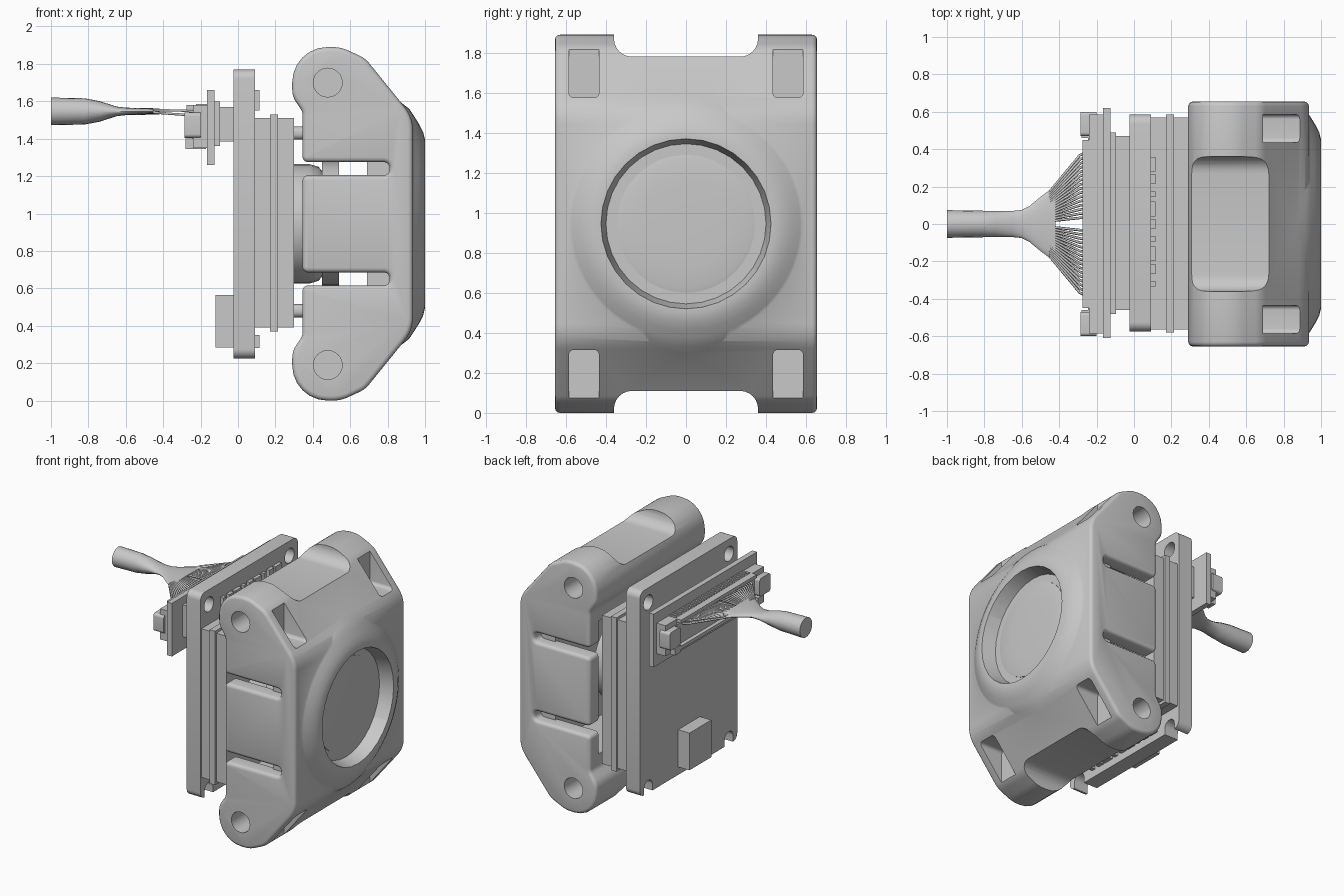
import bpy, bmesh, math
from mathutils import Vector

if "Cube" in bpy.data.objects:
    bpy.data.objects.remove(bpy.data.objects["Cube"])

MID = 0.945  # height of the model's centre line

grey = bpy.data.materials.new("plain_grey")
grey.use_nodes = True
grey.diffuse_color = (0.58, 0.58, 0.58, 1)
grey.node_tree.nodes["Principled BSDF"].inputs["Base Color"].default_value = (0.58, 0.58, 0.58, 1)


def finish(name, bm):
    bmesh.ops.recalc_face_normals(bm, faces=bm.faces)
    me = bpy.data.meshes.new(name)
    bm.to_mesh(me)
    bm.free()
    ob = bpy.data.objects.new(name, me)
    bpy.context.collection.objects.link(ob)
    me.materials.append(grey)
    return ob


def rounded(points, steps=6):
    """Fillet each (u, v, radius) corner of a polygon."""
    out = []
    for i, (u, v, r) in enumerate(points):
        p = Vector((u, v))
        if r == 0:
            out.append(p)
            continue
        a = (Vector(points[i - 1][:2]) - p).normalized()
        b = (Vector(points[(i + 1) % len(points)][:2]) - p).normalized()
        half = a.angle(b) / 2
        centre = p + (a + b).normalized() * r / math.sin(half)
        start = p + a * r / math.tan(half) - centre
        end = p + b * r / math.tan(half) - centre
        for k in range(steps + 1):
            # equal steps along the arc
            t, whole = k / steps, math.pi - 2 * half
            ray = start * math.sin((1 - t) * whole) + end * math.sin(t * whole)
            out.append(centre + ray / math.sin(whole))
    return out


def prism(name, pts, axis, lo, hi, bevel=0):
    """Extrude a profile along x (points are y, z) or y (points are x, z)."""
    def at(p, d):
        return (d, p[0], p[1]) if axis == "x" else (p[0], d, p[1])
    bm = bmesh.new()
    face = bm.faces.new([bm.verts.new(at(p, lo)) for p in pts])
    new = bmesh.ops.extrude_face_region(bm, geom=[face])["geom"]
    bmesh.ops.translate(bm, verts=[g for g in new if isinstance(g, bmesh.types.BMVert)],
                        vec=at((0, 0), hi - lo))
    if len(bm.faces) == len(pts) + 1:
        bm.faces.new([bm.verts.new(at(p, lo)) for p in pts])
        bmesh.ops.remove_doubles(bm, verts=bm.verts, dist=1e-5)
    if bevel:
        bmesh.ops.recalc_face_normals(bm, faces=bm.faces)
        rim = list({e for f in bm.faces if len(f.verts) > 4 for e in f.edges})
        bmesh.ops.bevel(bm, geom=rim, offset=bevel, segments=3, profile=0.5,
                        affect="EDGES", clamp_overlap=False)
    return finish(name, bm)


def box(name, x, y, z, r=0.0):
    corners = [(y[0], z[0], r), (y[1], z[0], r), (y[1], z[1], r), (y[0], z[1], r)]
    return prism(name, rounded(corners), "x", *x)


def ellipses(name, sections, z=MID, n=32):
    """Loft (x, y radius, z radius) sections along x and cap both ends."""
    turn = [math.tau * i / n for i in range(n)]
    bm = bmesh.new()
    loops = [[bm.verts.new((x, ry * math.cos(t), z + rz * math.sin(t))) for t in turn]
             for x, ry, rz in sections]
    for a, b in zip(loops, loops[1:]):
        for i in range(n):
            bm.faces.new((a[i], a[(i + 1) % n], b[(i + 1) % n], b[i]))
    bm.faces.new(loops[0])
    bm.faces.new(loops[-1])
    return finish(name, bm)


def lathe(name, sections, n=32):
    return ellipses(name, [(x, r, r) for x, r in sections], n=n)


def combine(ob, tool, operation="DIFFERENCE"):
    mod = ob.modifiers.new("cut", "BOOLEAN")
    mod.object, mod.operation, mod.solver = tool, operation, "EXACT"
    dg = bpy.context.evaluated_depsgraph_get()
    me = bpy.data.meshes.new_from_object(ob.evaluated_get(dg))
    ob.modifiers.clear()
    ob.data = me
    bpy.data.objects.remove(tool)


def rod(name, x, z, r, y0, y1):
    turn = [math.tau * i / 24 for i in range(24)]
    return prism(name, [(x + r * math.cos(t), z + r * math.sin(t)) for t in turn], "y", y0, y1)


# Housing: side profile with two slots, mirrored top to bottom
half = [(0.935, 0.57, 0.2), (0.68, 0.885, 0.15), (0.55, 0.945, 0.2), (0.29, 0.945, 0.188),
        (0.29, 0.68, 0.12), (0.345, 0.60, 0.06), (0.345, 0.33, 0.03), (0.81, 0.33, 0.03),
        (0.81, 0.26, 0.03), (0.345, 0.26, 0.03)]
outline = half + [(x, -z, r) for x, z, r in reversed(half)]
housing = prism("housing", [(p.x, p.y + MID) for p in rounded(outline)], "y", -0.655, 0.655, 0.025)
combine(housing, box("cavity", (0.2, 0.69), (-0.55, 0.55), (MID - 0.5, MID + 0.5)))
combine(housing, box("core", (0.69, 0.87), (-0.57, 0.57), (MID - 0.45, MID + 0.45)), "UNION")

# Flared front ring and its recess
combine(housing, lathe("flare", [(0.8, 0.58), (0.87, 0.65), (0.915, 0.615), (0.945, 0.57),
                                 (0.97, 0.53), (0.99, 0.49), (1.0, 0.45), (1.0, 0.41)], 64), "UNION")
combine(housing, lathe("recess", [(0.9, 0.4), (1.02, 0.43)]))

# Saddle notches, screw pockets and side holes
for s in (1, -1):
    saddle = rounded([(-0.36, 1.1, 0), (-0.36, 0.835, 0.09), (0.36, 0.835, 0.09), (0.36, 1.1, 0)])
    combine(housing, prism("saddle", [(p.x, MID + s * p.y) for p in saddle], "x", 0.2, 0.95))
    for t in (1, -1):
        ys = sorted((t * 0.435, t * 0.585))
        zs = sorted((MID + s * 0.63, MID + s * 1.1))
        combine(housing, box("pocket", (0.69, 1.1), ys, zs, 0.025))
        combine(housing, rod("hole", 0.48, MID + s * 0.755, 0.077, *sorted((t * 0.45, t * 0.7))))

# Front window and the lens barrel inside
lathe("front_window", [(0.89, 0.345), (0.905, 0.345), (0.91, 0.32), (0.914, 0.22), (0.916, 0.1)])
lathe("lens_barrel", [(0.29, 0.32), (0.38, 0.32), (0.43, 0.305), (0.46, 0.27)])
lathe("lens_flange", [(0.45, 0.33), (0.54, 0.33)])

# Sensor stack behind the housing
box("rear_spacer", (0.09, 0.17), (-0.565, 0.57), (0.39, 1.51))
box("middle_plate", (0.17, 0.215), (-0.58, 0.585), (0.37, 1.53))
box("front_spacer", (0.215, 0.3), (-0.565, 0.57), (0.39, 1.51))
for y in (-0.45, 0.45):
    for z in (0.48, 1.43):
        box("mount_post", (0.29, 0.36), (y - 0.035, y + 0.035), (z - 0.035, z + 0.035), 0.03)

# Circuit board with corner holes and open lower notches
board = box("circuit_board", (-0.025, 0.09), (-0.575, 0.585), (0.225, 1.77), 0.05)
for y in (-0.475, 0.485):
    combine(board, box("hole", (-0.1, 0.2), (y - 0.055, y + 0.055), (1.605, 1.715), 0.054))
    combine(board, box("notch", (-0.1, 0.2), (y - 0.05, y + 0.05), (0.1, 0.32), 0.049))
box("rear_block", (-0.12, -0.02), (-0.13, 0.13), (0.285, 0.565))
for i in range(9):
    y = -0.32 + i * 0.08
    w = 0.015 + 0.012 * (i % 3)
    box("upper_chip", (0.085, 0.115), (y - w, y + w), (1.55 + 0.02 * (i % 2), 1.66))
    box("lower_chip", (0.085, 0.115), (y - w, y + w), (0.28, 0.35))

# Connector on the back of the board
box("socket_inner", (-0.1, -0.02), (-0.46, 0.47), (1.385, 1.57))
box("socket_outer", (-0.13, -0.095), (-0.48, 0.49), (1.36, 1.6))
box("connector_plate", (-0.165, -0.125), (-0.61, 0.62), (1.26, 1.66))
box("plug_body", (-0.245, -0.16), (-0.46, 0.46), (1.38, 1.54))
for z in (1.36, 1.555):
    box("plug_rail", (-0.275, -0.16), (-0.45, 0.45), (z, z + 0.025))
for s in (1, -1):
    box("plug_end", (-0.24, -0.16), sorted((s * 0.45, s * 0.585)), (1.35, 1.58))
    box("plug_latch", (-0.285, -0.2), sorted((s * 0.47, s * 0.6)), (1.405, 1.54), 0.02)
    box("latch_foot", (-0.28, -0.17), sorted((s * 0.46, s * 0.53)), (1.345, 1.4))
for i in range(30):
    y = -0.435 + i * 0.03
    box("contact_pin", (-0.225, -0.165), (y - 0.008, y + 0.008), (1.535, 1.585))

# Fan of thin wires in two bundles
fan = bpy.data.curves.new("wires", "CURVE")
fan.dimensions = "3D"
fan.bevel_depth, fan.bevel_resolution, fan.use_fill_caps = 0.007, 1, True
fan.materials.append(grey)
for s in (1, -1):
    for z in (-0.012, 0.01):
        for i in range(16):
            y = 0.035 + i * 0.024
            path = [(-0.23, y, 1.535 + z), (-0.29, y * 0.93, 1.54 + z), (-0.45, y * 0.44, 1.547 + z * 0.6)]
            spline = fan.splines.new("POLY")
            spline.points.add(len(path) - 1)
            for point, (px, py, pz) in zip(spline.points, path):
                point.co = (px, s * py, pz, 1)
bpy.context.collection.objects.link(bpy.data.objects.new("wires", fan))

# Cable, round at its end and flattened where the wires spread
ellipses("cable", [(-1, 0.074, 0.074), (-0.82, 0.071, 0.07), (-0.74, 0.07, 0.055), (-0.65, 0.07, 0.026),
                   (-0.6, 0.075, 0.02), (-0.56, 0.095, 0.019), (-0.5, 0.145, 0.018),
                   (-0.42, 0.205, 0.016)], z=1.546, n=20)

# Smooth the rounded surfaces, keep the hard edges
bpy.ops.object.select_all(action="DESELECT")
for ob in bpy.context.scene.objects:
    if ob.type == "MESH":
        ob.select_set(True)
        bpy.context.view_layer.objects.active = ob
bpy.ops.object.shade_smooth_by_angle(angle=math.radians(35))
